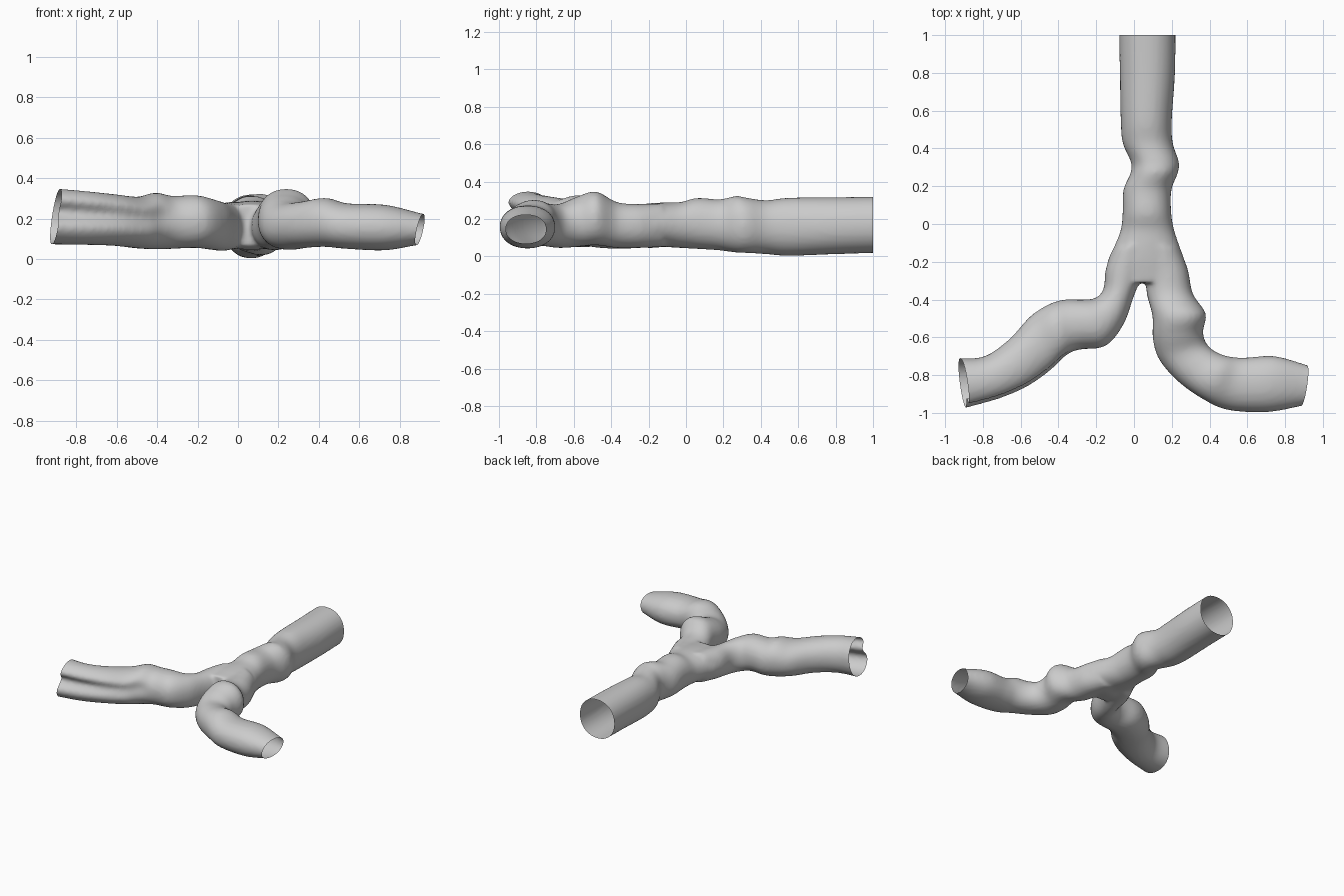
import bpy, bmesh, math
from mathutils import Vector

if "Cube" in bpy.data.objects:
    bpy.data.objects.remove(bpy.data.objects["Cube"])

# Each row is one cross-section: edge A (x, y), edge B (x, y), z low, z high, groove depth on side B
trunk = [
    (-.08, 1.06, .22, 1.06, .02, .32, 0), (-.075, .8, .217, .8, .012, .316, 0),
    (-.07, .55, .20, .55, .003, .313, 0), (-.06, .43, .205, .43, .012, .30, 0),
    (-.017, .33, .237, .33, .018, .312, 0), (-.018, .27, .232, .27, .02, .323, 0),
    (-.056, .18, .198, .18, .032, .305, 0), (-.06, .06, .197, .06, .04, .312, 0),
    (-.07, -.03, .212, -.03, .045, .29, 0), (-.105, -.12, .242, -.12, .05, .288, 0),
    (-.14, -.2, .27, -.2, .045, .283, 0), (-.15, -.31, .29, -.31, .06, .27, 0)]
left = [
    (-.11, -.14, .1, -.08, .05, .285, 0), (-.15, -.24, .055, -.24, .045, .28, 0),
    (-.16, -.34, .0, -.38, .04, .28, 0), (-.20, -.39, -.055, -.53, .045, .295, 0),
    (-.27, -.40, -.15, -.645, .055, .315, 0), (-.365, -.40, -.29, -.665, .05, .312, 0),
    (-.45, -.425, -.365, -.71, .048, .328, .02), (-.55, -.49, -.44, -.785, .052, .308, .03),
    (-.66, -.61, -.56, -.87, .065, .32, .04), (-.79, -.70, -.71, -.935, .07, .335, .05),
    (-.92, -.71, -.88, -.985, .072, .348, .065), (-1.03, -.70, -1.0, -1.02, .075, .355, .07)]
right = [
    (.24, -.13, .02, -.1, .05, .285, 0), (.285, -.24, .06, -.26, .045, .28, 0),
    (.312, -.37, .068, -.37, .045, .29, 0), (.38, -.475, .098, -.49, .06, .347, 0),
    (.365, -.57, .1, -.61, .05, .315, 0), (.385, -.635, .135, -.72, .045, .28, 0),
    (.43, -.675, .235, -.835, .055, .285, 0), (.495, -.70, .37, -.93, .06, .302, 0),
    (.58, -.708, .5, -.985, .05, .275, 0), (.745, -.70, .71, -.995, .043, .268, 0),
    (.91, -.745, .88, -.965, .07, .228, 0), (1.02, -.775, 1.0, -.945, .08, .20, 0)]


def spline(rows, steps=6):
    """Catmull-Rom interpolation of whole section rows."""
    out = []
    for i in range(len(rows) - 1):
        p = [rows[max(0, min(len(rows) - 1, i + k))] for k in (-1, 0, 1, 2)]
        for s in range(steps):
            t = s / steps
            out.append([.5 * (2 * b + (c - a) * t + (2 * a - 5 * b + 4 * c - d) * t * t
                              + (3 * b - a - 3 * c + d) * t ** 3)
                        for a, b, c, d in zip(*p)])
    return out + [list(rows[-1])]


def loft(bm, rows, sides=40):
    """Closed tube through the sections."""
    rings = []
    for xa, ya, xb, yb, lo, hi, groove in spline(rows):
        a, b = Vector((xa, ya, 0)), Vector((xb, yb, 0))
        mid, half = (a + b) / 2, (b - a) / 2
        ring = []
        for k in range(sides):
            w = 2 * math.pi * k / sides
            c, s = math.cos(w), math.sin(w)
            c = math.copysign(abs(c) ** .93, c)
            s = math.copysign(abs(s) ** .93, s)
            dent = groove * math.exp(-((math.remainder(w - .15, 2 * math.pi)) / .3) ** 2)
            co = mid + half * c - half.normalized() * dent
            co.z = (lo + hi) / 2 + (hi - lo) / 2 * s
            ring.append(bm.verts.new(co))
        rings.append(ring)
    for r, q in zip(rings, rings[1:]):
        for k in range(sides):
            n = (k + 1) % sides
            bm.faces.new((r[k], r[n], q[n], q[k]))
    bm.faces.new(rings[0][::-1])
    bm.faces.new(rings[-1])


# Three overlapping tubes, fused into one skin
bm = bmesh.new()
for rows in (trunk, left, right):
    loft(bm, rows)
bmesh.ops.recalc_face_normals(bm, faces=bm.faces)
mesh = bpy.data.meshes.new("branching_tube")
bm.to_mesh(mesh)
bm.free()
tube = bpy.data.objects.new("branching_tube", mesh)
bpy.context.collection.objects.link(tube)
rem = tube.modifiers.new("fuse", 'REMESH')
rem.mode = 'VOXEL'
rem.voxel_size = .014
smo = tube.modifiers.new("soften", 'SMOOTH')
smo.factor = .5
smo.iterations = 5
dg = bpy.context.evaluated_depsgraph_get()
fused = bpy.data.meshes.new_from_object(tube.evaluated_get(dg))
tube.modifiers.clear()

# Slice the three ends open
bm = bmesh.new()
bm.from_mesh(fused)
for co, no in (((0, 1, 0), (0, 1, 0)),
               ((-.9, -.85, .21), (-1, -.14, .15)),
               ((.9, -.86, .15), (1, -.15, -.22))):
    bmesh.ops.bisect_plane(bm, geom=bm.verts[:] + bm.edges[:] + bm.faces[:],
                           plane_co=co, plane_no=no, clear_outer=True)
for f in bm.faces:
    f.smooth = True
bm.to_mesh(fused)
bm.free()
tube.data = fused
